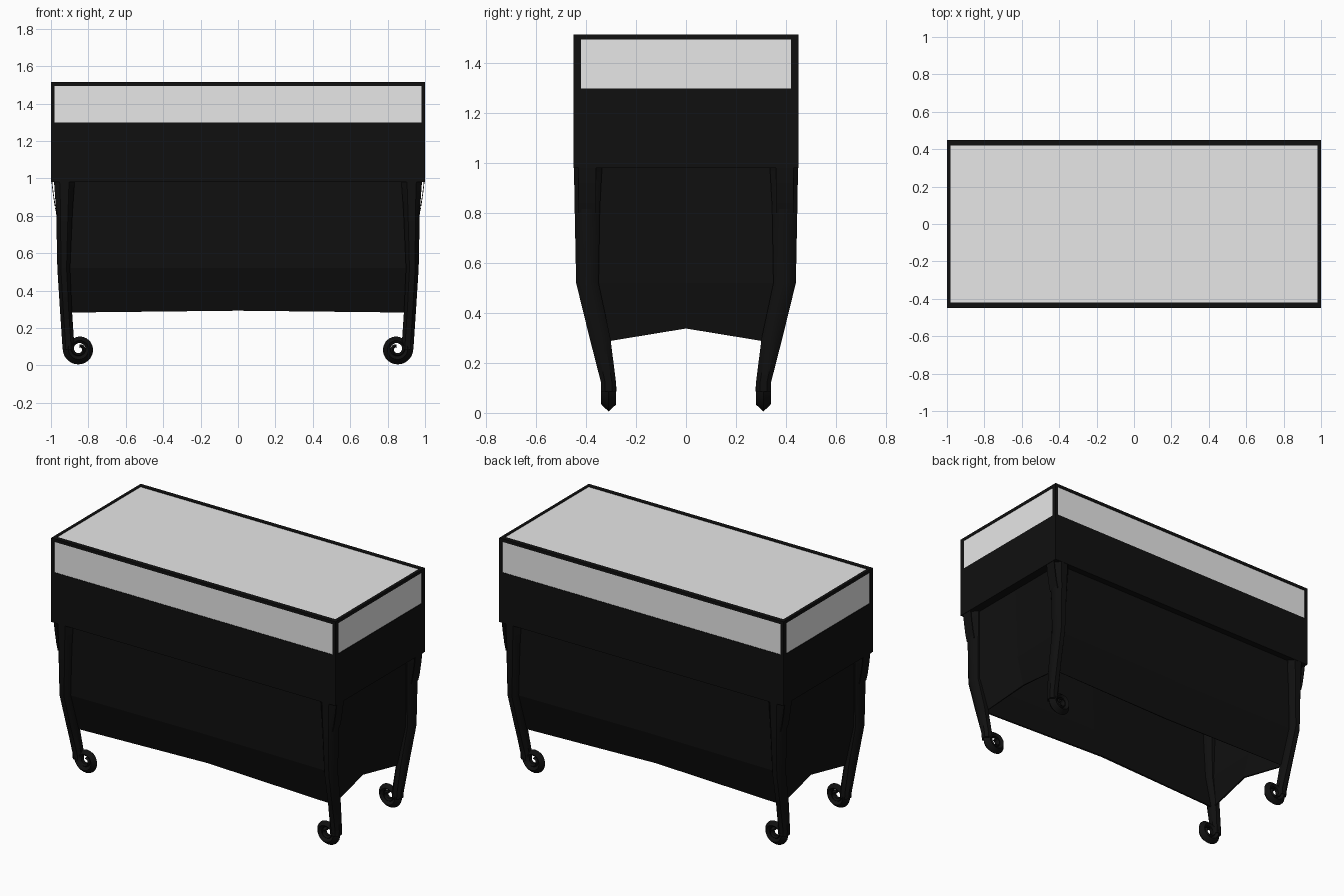
import bpy, bmesh, math
from mathutils import Vector

cube = bpy.data.objects.get("Cube")
if cube:
    bpy.data.objects.remove(cube, do_unlink=True)


def material(name, value):
    m = bpy.data.materials.new(name)
    m.use_nodes = True
    colour = (value, value, value, 1)
    m.diffuse_color = colour
    m.node_tree.nodes["Principled BSDF"].inputs["Base Color"].default_value = colour
    return m


BLACK = material("black wood", 0.005)
GLASS = material("pale glass", 0.8)


def finish(name, bm, mat, smooth=False):
    bmesh.ops.recalc_face_normals(bm, faces=bm.faces)
    mesh = bpy.data.meshes.new(name)
    bm.to_mesh(mesh)
    bm.free()
    mesh.materials.append(mat)
    ob = bpy.data.objects.new(name, mesh)
    bpy.context.collection.objects.link(ob)
    if smooth:
        bpy.ops.object.select_all(action="DESELECT")
        ob.select_set(True)
        bpy.context.view_layer.objects.active = ob
        bpy.ops.object.shade_smooth_by_angle(angle=math.radians(40))
    return ob


def add_box(bm, lo, hi):
    verts = bmesh.ops.create_cube(bm, size=1)["verts"]
    for v in verts:
        v.co = Vector(l + (h - l) * (c + 0.5) for l, h, c in zip(lo, hi, v.co))


def loft(bm, rings, closed_ends=True):
    rows = [[bm.verts.new(p) for p in ring] for ring in rings]
    n = len(rows[0])
    for a, b in zip(rows, rows[1:]):
        for i in range(n):
            j = (i + 1) % n
            bm.faces.new((a[i], a[j], b[j], b[i]))
    if closed_ends:
        bm.faces.new(rows[0])
        bm.faces.new(rows[-1])


def mirror(ob, x=True, y=True):
    mod = ob.modifiers.new("mirror", "MIRROR")
    mod.use_axis = (x, y, False)


W, D, TOP, SILL, BASE = 1.0, 0.45, 1.515, 1.30, 0.98
RX, RY, RZ = 0.02, 0.03, 0.02

# Solid lower case
bm = bmesh.new()
add_box(bm, (-W, -D, BASE), (W, D, SILL))
finish("case_base", bm, BLACK)

# Glass block, set just behind the frame
bm = bmesh.new()
e = 0.003
add_box(bm, (e - W, e - D, SILL), (W - e, D - e, TOP - e))
finish("glass_panes", bm, GLASS)

# Frame: corner posts and top rails
bm = bmesh.new()
add_box(bm, (W - RX, D - RY, SILL), (W, D, TOP))
mirror(finish("corner_posts", bm, BLACK))
bm = bmesh.new()
add_box(bm, (RX - W, D - RY, TOP - RZ), (W - RX, D, TOP))
mirror(finish("long_rails", bm, BLACK), x=False)
bm = bmesh.new()
add_box(bm, (W - RX, RY - D, TOP - RZ), (W, D - RY, TOP))
mirror(finish("end_rails", bm, BLACK), y=False)

# Skirt panels, open below and bowed inward at the middle of each side
bm = bmesh.new()
rings = []
for z, x, y, bow, rise in ((BASE, 0.945, 0.41, 0, 0),
                           (0.52, 0.935, 0.40, 0.01, 0),
                           (0.283, 0.91, 0.335, 0.03, 0.01)):
    ring = []
    for cx, cy in ((-1, -1), (0, -1), (1, -1), (1, 0), (1, 1), (0, 1), (-1, 1), (-1, 0)):
        lift = rise if cx == 0 else rise * 5.5 if cy == 0 else 0
        px = cx * (x - (bow if cy == 0 else 0))
        py = cy * (y - (bow if cx == 0 else 0))
        ring.append((px, py, z + lift))
    rings.append(ring)
loft(bm, rings, closed_ends=False)
skirt = finish("skirt_panels", bm, BLACK)
skirt.modifiers.new("thickness", "SOLIDIFY").thickness = 0.01

# Legs: chamfered posts tapering down to the scroll
bm = bmesh.new()
rings = []
for z, x0, x1, y0, y1 in ((1.0, 0.872, 0.985, 0.335, 0.449),
                          (0.82, 0.885, 0.972, 0.345, 0.446),
                          (0.52, 0.898, 0.966, 0.35, 0.44),
                          (0.30, 0.888, 0.952, 0.303, 0.386),
                          (0.12, 0.876, 0.94, 0.28, 0.34),
                          (0.085, 0.876, 0.938, 0.28, 0.34)):
    cx, cy, hx, hy = (x0 + x1) / 2, (y0 + y1) / 2, (x1 - x0) / 2, (y1 - y0) / 2
    k = 0.45
    corner = ((1, k), (k, 1), (-k, 1), (-1, k), (-1, -k), (-k, -1), (k, -1), (1, -k))
    rings.append([(cx + hx * a, cy + hy * b, z) for a, b in corner])
loft(bm, rings)
mirror(finish("legs", bm, BLACK, smooth=True))

# Scroll feet: a ridged section swept along an inward spiral
bm = bmesh.new()
rings = []
STEPS = 48
for i in range(STEPS + 1):
    t = i / STEPS
    ang = 0.3 - t * math.radians(640)
    radius = 0.063 - 0.046 * t ** 1.5
    half = 0.025 - 0.017 * t
    depth = 0.031 - 0.012 * t
    ring = []
    for a, b in ((1, 0), (-0.2, 1), (-1, 0.5), (-1, -0.5), (-0.2, -1)):
        r = radius + half * a
        ring.append((0.85 + r * math.cos(ang), 0.31 + depth * b, 0.088 + r * math.sin(ang)))
    rings.append(ring)
loft(bm, rings)
mirror(finish("scroll_feet", bm, BLACK, smooth=True))

# Slim brackets under the ends of the case
bm = bmesh.new()
path = ((0.997, BASE), (0.99, 0.92), (0.978, 0.84), (0.968, 0.80))
loft(bm, [[(x - 0.004, 0.36, z), (x, 0.36, z), (x, 0.43, z), (x - 0.004, 0.43, z)]
          for x, z in path])
mirror(finish("end_brackets", bm, BLACK))
